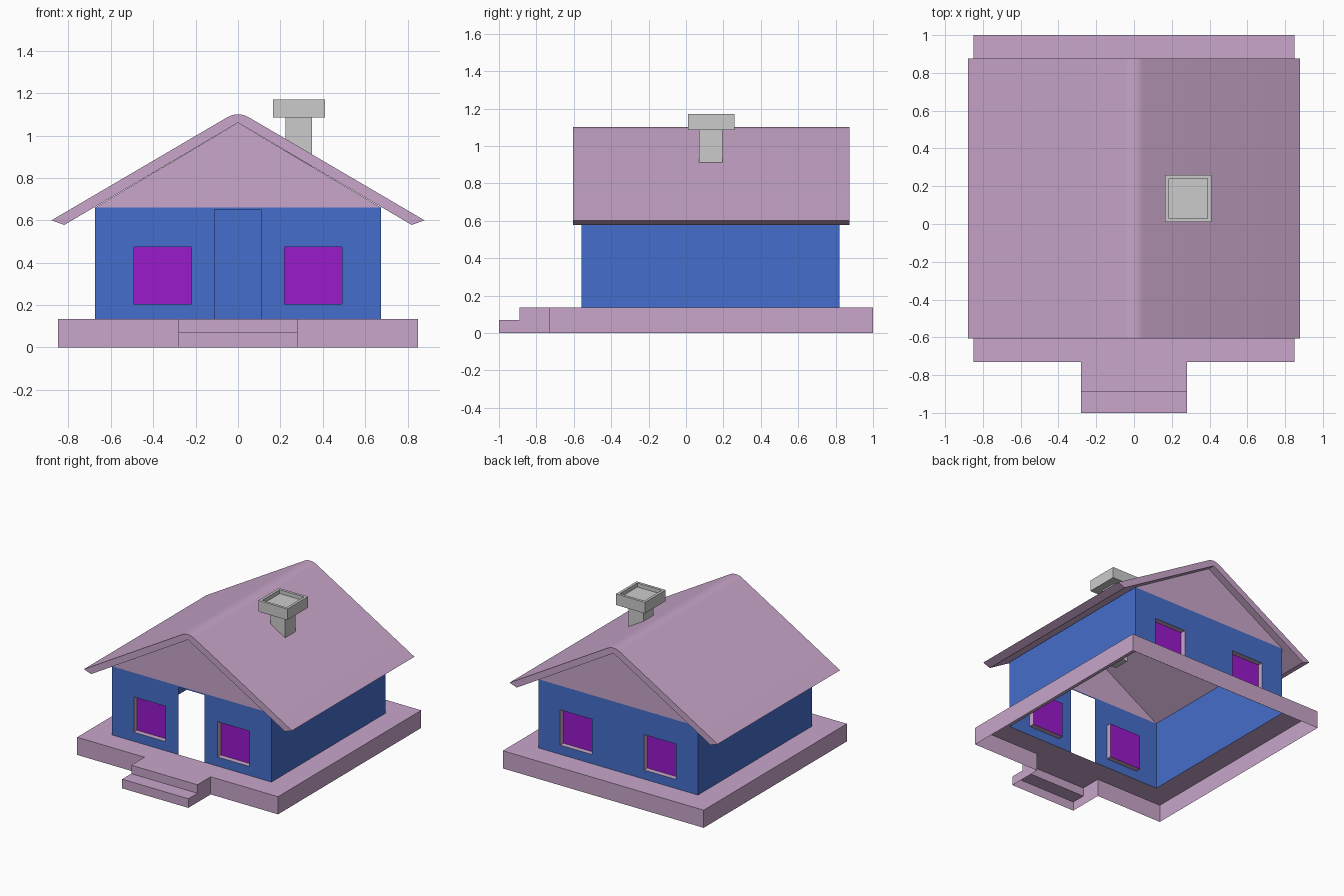
import bpy, bmesh, math
from mathutils import Vector

if "Cube" in bpy.data.objects:
    bpy.data.objects.remove(bpy.data.objects["Cube"])


def material(name, rgb):
    m = bpy.data.materials.new(name)
    m.diffuse_color = (*rgb, 1)
    m.use_nodes = True
    m.node_tree.nodes["Principled BSDF"].inputs["Base Color"].default_value = m.diffuse_color
    return m


PINK = material("pink", (0.58, 0.38, 0.59))
BLUE = material("blue", (0.06, 0.155, 0.6))
PURPLE = material("purple", (0.32, 0.01, 0.6))

WX, Y0, Y1 = 0.675, -0.56, 0.82      # wall shell
ZB, ZW, ZR = 0.135, 0.66, 1.06       # base top, wall top, gable apex
EX, S0, S1 = 0.28, -0.89, -1.0       # entrance steps
WIN = (0.22, 0.49, 0.205, 0.475)     # window x and z range


def finish(name, bm, mat=None, recalc=True):
    bmesh.ops.remove_doubles(bm, verts=bm.verts[:], dist=1e-5)
    if recalc:
        bmesh.ops.recalc_face_normals(bm, faces=bm.faces[:])
    me = bpy.data.meshes.new(name)
    bm.to_mesh(me)
    bm.free()
    ob = bpy.data.objects.new(name, me)
    bpy.context.collection.objects.link(ob)
    if mat:
        me.materials.append(mat)
    return ob


def face(bm, pts):
    return bm.faces.new([bm.verts.new(p) for p in pts])


def sheet(bm, loops, normal, place):
    """Flat sheet bounded by an outline and holes."""
    edges = []
    for loop in loops:
        vs = [bm.verts.new(place(*p)) for p in loop]
        edges += [bm.edges.new((a, b)) for a, b in zip(vs, vs[1:] + vs[:1])]
    bmesh.ops.triangle_fill(bm, edges=edges, use_beauty=True, normal=Vector(normal))


def rect(a, b, c, d):
    return [(a, c), (b, c), (b, d), (a, d)]


def prism(bm, outline, place0, place1):
    """Closed prism between two placements of one outline."""
    face(bm, [place0(*p) for p in outline])
    face(bm, [place1(*p) for p in outline])
    for p, q in zip(outline, outline[1:] + outline[:1]):
        face(bm, [place0(*p), place0(*q), place1(*q), place1(*p)])


# Base with upper step: open underneath, hole under the house
bm = bmesh.new()
outline = [(-0.85, 1), (-0.85, -0.73), (-EX, -0.73), (-EX, S0),
           (EX, S0), (EX, -0.73), (0.85, -0.73), (0.85, 1)]
sheet(bm, [outline, rect(-WX, WX, Y0, Y1)], (0, 0, 1), lambda x, y: (x, y, ZB))
for p, q in zip(outline, outline[1:] + outline[:1]):
    low = 0.07 if p[1] == q[1] == S0 else 0
    face(bm, [(*p, low), (*q, low), (*q, ZB), (*p, ZB)])
finish("base", bm, PINK)

# Lower step
bm = bmesh.new()
face(bm, [(-EX, S1, 0.07), (EX, S1, 0.07), (EX, S0, 0.07), (-EX, S0, 0.07)])
face(bm, [(-EX, S1, 0), (EX, S1, 0), (EX, S1, 0.07), (-EX, S1, 0.07)])
for x in (-EX, EX):
    face(bm, [(x, S1, 0), (x, S0, 0), (x, S0, 0.07), (x, S1, 0.07)])
finish("lower_step", bm, PINK)

# Walls: thin shell with a doorway in front and two windows front and back
bm = bmesh.new()
a, b, c, d = WIN
holes = [rect(a, b, c, d), rect(-b, -a, c, d)]
front = [(-WX, ZB), (-0.11, ZB), (-0.11, 0.65), (0.11, 0.65),
         (0.11, ZB), (WX, ZB), (WX, ZW), (-WX, ZW)]
sheet(bm, [front] + holes, (0, -1, 0), lambda x, z: (x, Y0, z))
sheet(bm, [rect(-WX, WX, ZB, ZW)] + holes, (0, 1, 0), lambda x, z: (x, Y1, z))
for x in (-WX, WX):
    face(bm, [(x, Y0, ZB), (x, Y1, ZB), (x, Y1, ZW), (x, Y0, ZW)])
finish("walls", bm, BLUE)

# Gables
for name, y, s in (("front_gable", Y0, 1), ("back_gable", Y1, -1)):
    bm = bmesh.new()
    face(bm, [(-s * WX, y, ZW), (s * WX, y, ZW), (0, y, ZR)])
    finish(name, bm, PINK, recalc=False)

# Windows: pane set back in a reveal
for side, y, s in (("front", Y0, 1), ("back", Y1, -1)):
    inner = y + s * 0.04
    panes, reveals = bmesh.new(), bmesh.new()
    for hole in holes:
        loop = hole[::s]
        face(panes, [(x, inner, z) for x, z in loop])
        for p, q in zip(loop, loop[1:] + loop[:1]):
            face(reveals, [(p[0], y, p[1]), (q[0], y, q[1]),
                           (q[0], inner, q[1]), (p[0], inner, p[1])])
    finish(side + "_window_panes", panes, PURPLE, recalc=False)
    finish(side + "_window_reveals", reveals, PINK, recalc=False)

# Roof slab with a rounded ridge
bm = bmesh.new()
r, slope = 0.099, math.radians(30.3)
arc = [(r * math.sin(t), 1.1 - r + r * math.cos(t))
       for t in (slope * (1 - i / 4) for i in range(9))]
profile = [(-0.82, 0.578), (0, ZR), (0.82, 0.578), (0.88, 0.6)] + arc + [(-0.88, 0.6)]
prism(bm, profile, lambda x, z: (x, -0.605, z), lambda x, z: (x, 0.875, z))
roof = finish("roof", bm, PINK)
bpy.context.view_layer.objects.active = roof
roof.select_set(True)
bpy.ops.object.shade_smooth_by_angle(angle=math.radians(20))

# Chimney shaft, running down inside the house
bm = bmesh.new()
prism(bm, rect(0.225, 0.35, 0.07, 0.195),
      lambda x, y: (x, y, 0.5), lambda x, y: (x, y, 1.085))
finish("chimney_shaft", bm)

# Chimney cap with a sunken top
bm = bmesh.new()
prism(bm, rect(0.165, 0.41, 0.01, 0.26),
      lambda x, y: (x, y, 1.085), lambda x, y: (x, y, 1.17))
bmesh.ops.remove_doubles(bm, verts=bm.verts[:], dist=1e-5)
bmesh.ops.recalc_face_normals(bm, faces=bm.faces[:])
top = max(bm.faces, key=lambda f: f.calc_center_median().z)
bmesh.ops.inset_region(bm, faces=[top], thickness=0.028)
ext = bmesh.ops.extrude_face_region(bm, geom=[top])
bmesh.ops.delete(bm, geom=[top], context='FACES_ONLY')
bmesh.ops.translate(bm, vec=(0, 0, -0.03),
                    verts=[v for v in ext["geom"] if isinstance(v, bmesh.types.BMVert)])
finish("chimney_cap", bm)
